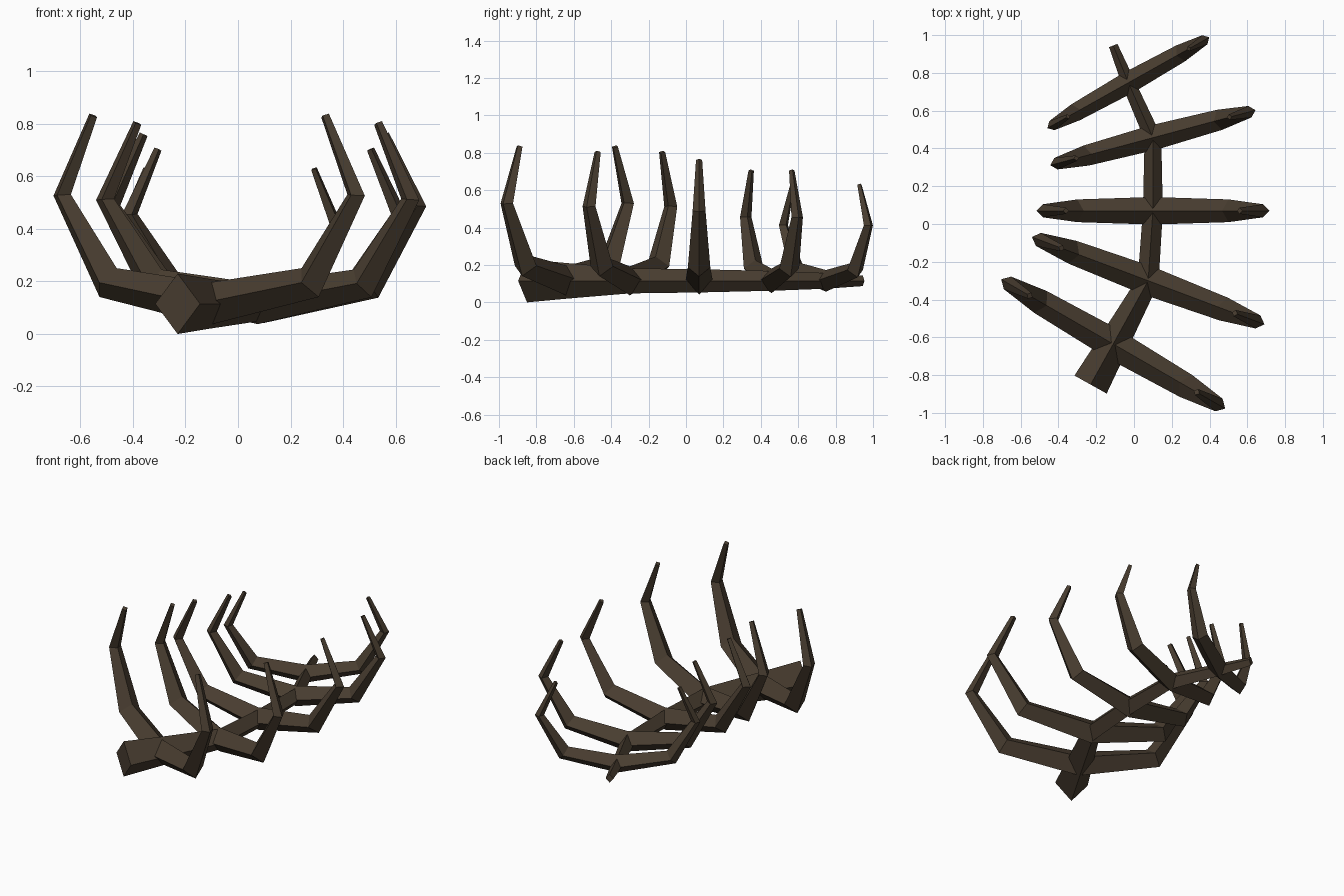
import bpy, bmesh, math
from mathutils import Vector

if "Cube" in bpy.data.objects:
    bpy.data.objects.remove(bpy.data.objects["Cube"], do_unlink=True)

COLOUR = (0.065, 0.046, 0.029, 1)
mat = bpy.data.materials.new("dark_brown_bone")
mat.use_nodes = True
mat.diffuse_color = COLOUR
shader = mat.node_tree.nodes["Principled BSDF"]
shader.inputs["Base Color"].default_value = COLOUR
shader.inputs["Roughness"].default_value = 0.9


def bone(name, points, radii, side=None, side_scale=1.0):
    """Loft a diamond section along a path; side fixes the sideways axis."""
    bm = bmesh.new()
    rings = []
    last = len(points) - 1
    for i, (p, r) in enumerate(zip(points, radii)):
        tangent = Vector()
        if i > 0:
            tangent += (p - points[i - 1]).normalized()
        if i < last:
            tangent += (points[i + 1] - p).normalized()
        tangent.normalize()
        across = side or tangent.cross(Vector((0, 0, 1))).normalized()
        up = across.cross(tangent).normalized()
        w = across * r * side_scale
        rings.append([bm.verts.new(p + d) for d in (w, up * r, -w, -up * r)])
    for a, b in zip(rings, rings[1:]):
        for k in range(4):
            n = (k + 1) % 4
            bm.faces.new((a[k], a[n], b[n], b[k]))
    bm.faces.new(rings[0])
    bm.faces.new(rings[-1])
    bmesh.ops.recalc_face_normals(bm, faces=bm.faces)
    mesh = bpy.data.meshes.new(name)
    bm.to_mesh(mesh)
    bm.free()
    mesh.materials.append(mat)
    obj = bpy.data.objects.new(name, mesh)
    bpy.context.collection.objects.link(obj)
    return obj


# Spine: a curved, tapering backbone lying along y
SPINE_Z = 0.115
spine_xy = [(-0.23, -0.85), (-0.11, -0.635), (0.075, -0.30), (0.10, 0.07),
            (0.10, 0.457), (-0.03, 0.748), (-0.11, 0.945)]
bone("spine", [Vector((x, y, SPINE_Z)) for x, y in spine_xy],
     [0.115, 0.095, 0.067, 0.062, 0.053, 0.042, 0.028], side_scale=0.85)

# Rib pairs: one bent profile (reach, height, radius), mirrored, turned and scaled
half = [(0.44, 0.08, 0.066), (0.64, 0.41, 0.038), (0.505, 0.71, 0.018)]
profile = [(-u, h, r) for u, h, r in reversed(half)] + [(0, 0, 0.08)] + half
ribs = [(-30, 1.01), (-20.6, 0.97), (0, 0.91), (15, 0.83), (29.3, 0.725)]
for number, ((x, y), (angle, size)) in enumerate(zip(spine_xy[1:], ribs), 1):
    a = math.radians(angle)
    out = Vector((math.cos(a), math.sin(a), 0))
    side = Vector((-math.sin(a), math.cos(a), 0))
    root = Vector((x, y, SPINE_Z))
    path = [root + out * u * size + Vector((0, 0, h * size)) for u, h, r in profile]
    bone(f"rib_pair_{number}", path, [r * size for u, h, r in profile], side)
